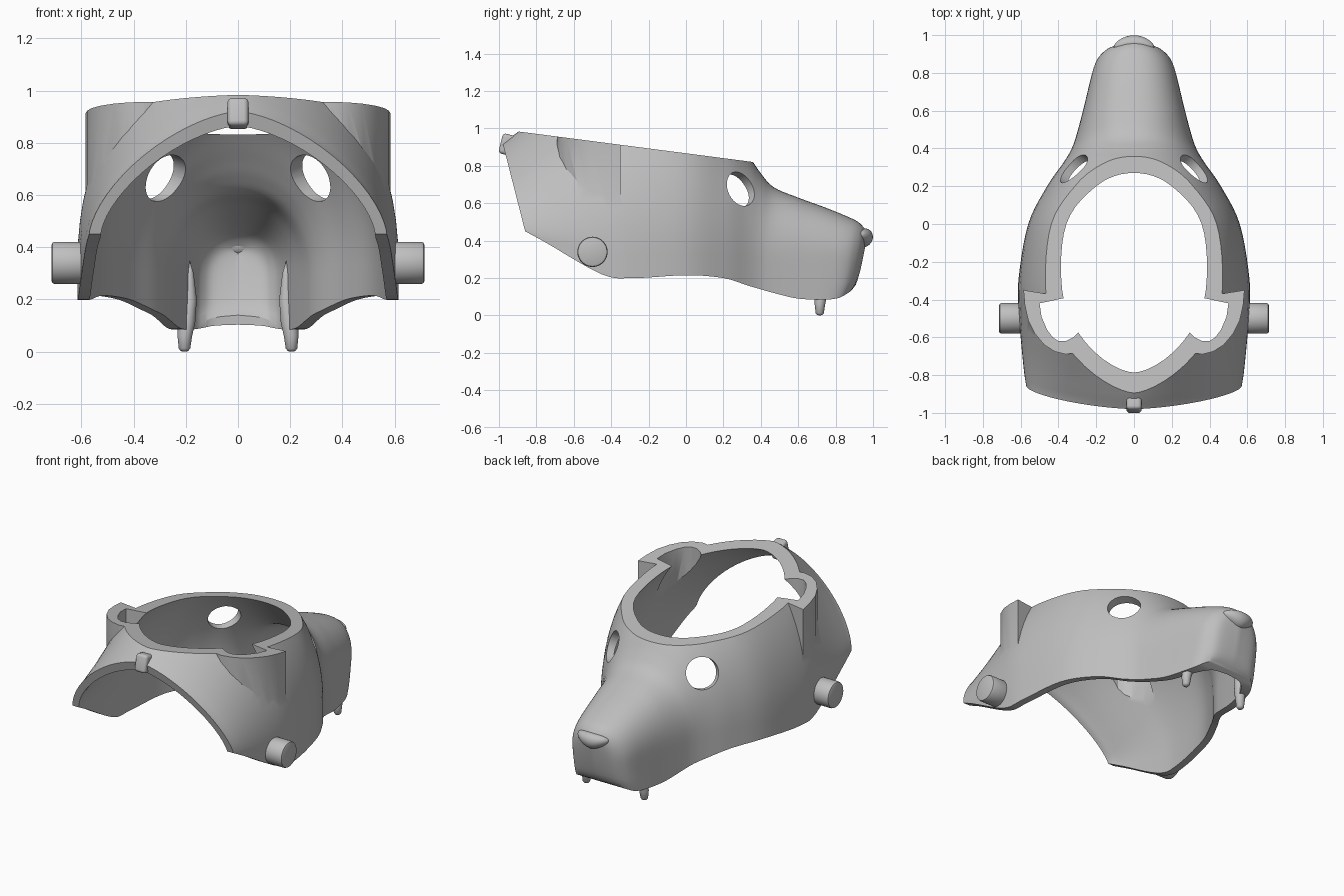
import bpy, bmesh, math
from mathutils import Vector, Matrix

if "Cube" in bpy.data.objects:
    bpy.data.objects.remove(bpy.data.objects["Cube"])

grey = bpy.data.materials.new("plain grey")
grey.use_nodes = True
grey.diffuse_color = (0.52, 0.52, 0.52, 1)
grey.node_tree.nodes["Principled BSDF"].inputs["Base Color"].default_value = (0.52, 0.52, 0.52, 1)


def finish(name, bm):
    bmesh.ops.recalc_face_normals(bm, faces=bm.faces)
    mesh = bpy.data.meshes.new(name)
    bm.to_mesh(mesh)
    bm.free()
    mesh.materials.append(grey)
    ob = bpy.data.objects.new(name, mesh)
    bpy.context.collection.objects.link(ob)
    return ob


def activate(ob):
    bpy.ops.object.select_all(action='DESELECT')
    ob.select_set(True)
    bpy.context.view_layer.objects.active = ob


def smooth(ob, angle=35):
    activate(ob)
    bpy.ops.object.shade_smooth_by_angle(angle=math.radians(angle))


def combine(ob, other, operation):
    other.hide_render = True
    mod = ob.modifiers.new("cut", 'BOOLEAN')
    mod.operation, mod.solver, mod.object = operation, 'EXACT', other
    activate(ob)
    bpy.ops.object.modifier_apply(modifier=mod.name)
    bpy.data.objects.remove(other)


def clamp(value):
    return max(0, min(1, value))


# Head stations from back to muzzle: top y, top z, bottom y, bottom z, half width, spring height
STATIONS = [
    (-.98, .92, -.86, .45, .57, .45),
    (-.87, 1.0, -.75, .39, .585, .42),
    (-.6, 1.17, -.45, .22, .61, .36),
    (-.3, 1.22, -.28, .2, .61, .35),
    (0, 1.18, 0, .215, .56, .35),
    (.2, 1.02, .2, .2, .46, .35),
    (.33, .86, .33, .16, .37, .32),
    (.4, .76, .4, .14, .33, .31),
    (.47, .685, .47, .12, .305, .3),
    (.6, .63, .6, .09, .27, .3),
    (.75, .575, .74, .085, .235, .3),
    (.86, .53, .81, .092, .208, .29),
    (.92, .5, .85, .11, .175, .28),
    (.955, .465, .88, .13, .12, .27),
    (.97, .44, .89, .14, 0, .26),
]


def spline(rows, steps=5):
    rows = [Vector(r) for r in rows]
    out = []
    for i in range(len(rows) - 1):
        a, b, c, d = rows[max(i - 1, 0)], rows[i], rows[i + 1], rows[min(i + 2, len(rows) - 1)]
        for k in range(steps):
            t = k / steps
            out.append(b + (c - a) * t / 2 + (a * 2 - b * 5 + c * 4 - d) * t * t / 2
                       + (b * 3 - a - c * 3 + d) * t ** 3 / 2)
    return out + [rows[-1]]


def arch(station, skirt):
    yt, zt, yb, zb, w, zc = station
    w = max(w, 0)
    # Pointed arch at the back, squarer towards the muzzle
    power = 1 + .3 * clamp((-.5 - yt) / .45) - .15 * clamp((yt - .2) / .4)
    bulge = 1 - .4 * clamp((yt - .5) / .3)

    def y_at(z):
        return yb + (yt - yb) * clamp((z - zb) / (zt - zb)) ** bulge
    half = [(w, zb + (zc - zb) * i / 5) for i in range(5)]
    if skirt:
        half.insert(0, (w, zb - skirt))
    for i in range(19):
        a = math.pi / 2 * i / 18
        half.append((w * math.cos(a) ** power if i < 18 else 0, zc + (zt - zc) * math.sin(a) ** power))
    pts = half + [(-x, z) for x, z in half[-2::-1]]
    return [(x, y_at(z), z) for x, z in pts]


def loft(name, stations, skirt=0):
    bm = bmesh.new()
    rings = [[bm.verts.new(p) for p in arch(s, skirt)] for s in spline(stations)]
    n = len(rings[0])
    for a, b in zip(rings, rings[1:]):
        for i in range(n):
            j = (i + 1) % n
            bm.faces.new((a[i], a[j], b[j], b[i]))
    bm.faces.new(rings[0])
    bmesh.ops.remove_doubles(bm, verts=bm.verts, dist=1e-5)
    bmesh.ops.triangulate(bm, faces=[f for f in bm.faces if len(f.verts) > 4])
    return finish(name, bm)


def prism(name, outline, z0, z1, side):
    bm = bmesh.new()
    low, high = [[bm.verts.new((x * side, y, z)) for x, y in outline] for z in (z0, z1)]
    bm.faces.new(low)
    bm.faces.new(high)
    for i in range(len(low)):
        bm.faces.new((low[i - 1], low[i], high[i], high[i - 1]))
    return finish(name, bm)


def cylinder(name, centre, axis, radius, depth, bevel=0):
    bm = bmesh.new()
    bmesh.ops.create_cone(bm, cap_ends=True, segments=48, radius1=radius, radius2=radius, depth=depth)
    if bevel:
        rims = [e for e in bm.edges if abs(e.verts[0].co.z - e.verts[1].co.z) < 1e-4]
        bmesh.ops.bevel(bm, geom=rims, offset=bevel, segments=2, affect='EDGES', profile=.5)
    turn = Vector(axis).to_track_quat('Z', 'Y').to_matrix().to_4x4()
    bmesh.ops.transform(bm, matrix=Matrix.Translation(centre) @ turn, verts=bm.verts)
    return finish(name, bm)


def box(name, centre, size, tilt, bevel=0):
    bm = bmesh.new()
    bmesh.ops.create_cube(bm, size=1)
    bmesh.ops.scale(bm, vec=size, verts=bm.verts)
    if bevel:
        bmesh.ops.bevel(bm, geom=bm.edges[:], offset=bevel, segments=4, affect='EDGES', profile=.5)
    bmesh.ops.transform(bm, matrix=Matrix.Translation(centre) @ Matrix.Rotation(tilt, 4, 'X'), verts=bm.verts)
    return finish(name, bm)


# Inner hollow, thinner than the head and running out of the back and the bottom
hollow = []
for yt, zt, yb, zb, w, zc in STATIONS:
    back = .055 * max(0, (yt - .5) / .5)
    roof = .06 + .05 * clamp(min((yt + .98) / .3, (.55 - yt) / .25))
    hollow.append((yt - back, zt - roof, yb - back, zb, w - min(.045, .22 * w), zc))
first = hollow[0]
hollow.insert(0, (first[0] - .2, first[1], first[2] - .2) + first[3:])

EAR_OUT = [(.3, -.36), (.46, -.37), (.585, -.35), (.578, -.43), (.56, -.51), (.525, -.58),
           (.475, -.64), (.42, -.675), (.36, -.69), (.3, -.68)]
EAR_IN = [(.2, -.39), (.36, -.39), (.5, -.42), (.49, -.49), (.46, -.56), (.43, -.6),
          (.4, -.62), (.36, -.62), (.32, -.6), (.29, -.57), (.2, -.5)]

head = loft("head_shell", STATIONS)
for side in (1, -1):
    combine(head, prism("ear_base", EAR_OUT, .57, 1.3, side), 'UNION')

# Sloping flat cut across the crown
tilt = -math.atan(.13)
normal = Vector((0, -math.sin(tilt), math.cos(tilt)))
combine(head, box("crown_cut", Vector((0, 0, .867)) + normal * .5, (3, 3, 1), tilt), 'DIFFERENCE')

combine(head, loft("inner_hollow", hollow, .15), 'DIFFERENCE')
for side in (1, -1):
    combine(head, prism("ear_socket", EAR_IN, .62, 1.3, side), 'DIFFERENCE')
    combine(head, cylinder("eye_hole", (.345 * side, .31, .685), (.78 * side, .58, .25), .096, .4), 'DIFFERENCE')
smooth(head, 30)

# Side pegs and fangs
FANG = [(0, 0), (.014, .002), (.022, .012), (.028, .06), (.033, .11), (.027, .2), (.015, .3), (0, .35)]
for side, label in ((1, "left"), (-1, "right")):
    smooth(cylinder(label + "_peg", (.642 * side, -.5, .34), (side, 0, 0), .081, .145, .013))
    bm = bmesh.new()
    verts = [bm.verts.new((r, 0, z)) for r, z in FANG]
    edges = [bm.edges.new(pair) for pair in zip(verts, verts[1:])]
    bmesh.ops.spin(bm, geom=verts + edges, axis=(0, 0, 1), cent=(0, 0, 0), angle=math.tau, steps=24)
    bmesh.ops.remove_doubles(bm, verts=bm.verts, dist=1e-4)
    for v in bm.verts:
        lean = clamp((v.co.z - .05) / .15)
        v.co += Vector(((.205 - .02 * lean) * side, .715 + .015 * lean, 0))
    smooth(finish(label + "_fang", bm), 60)

# Nose pad: wide at the top, narrow at the bottom
bm = bmesh.new()
bmesh.ops.create_uvsphere(bm, u_segments=32, v_segments=20, radius=1)
for v in bm.verts:
    x, y, z = v.co
    x *= .125 * (.8 + .35 * z)
    v.co = (x, .952 + y * .047 - 1.6 * x * x + .005 * z, .415 + z * .05)
smooth(finish("nose", bm), 60)

# Small clip on the back rim
smooth(box("rear_clip", (0, -.95, .912), (.08, .085, .11), -.25, .018), 40)
